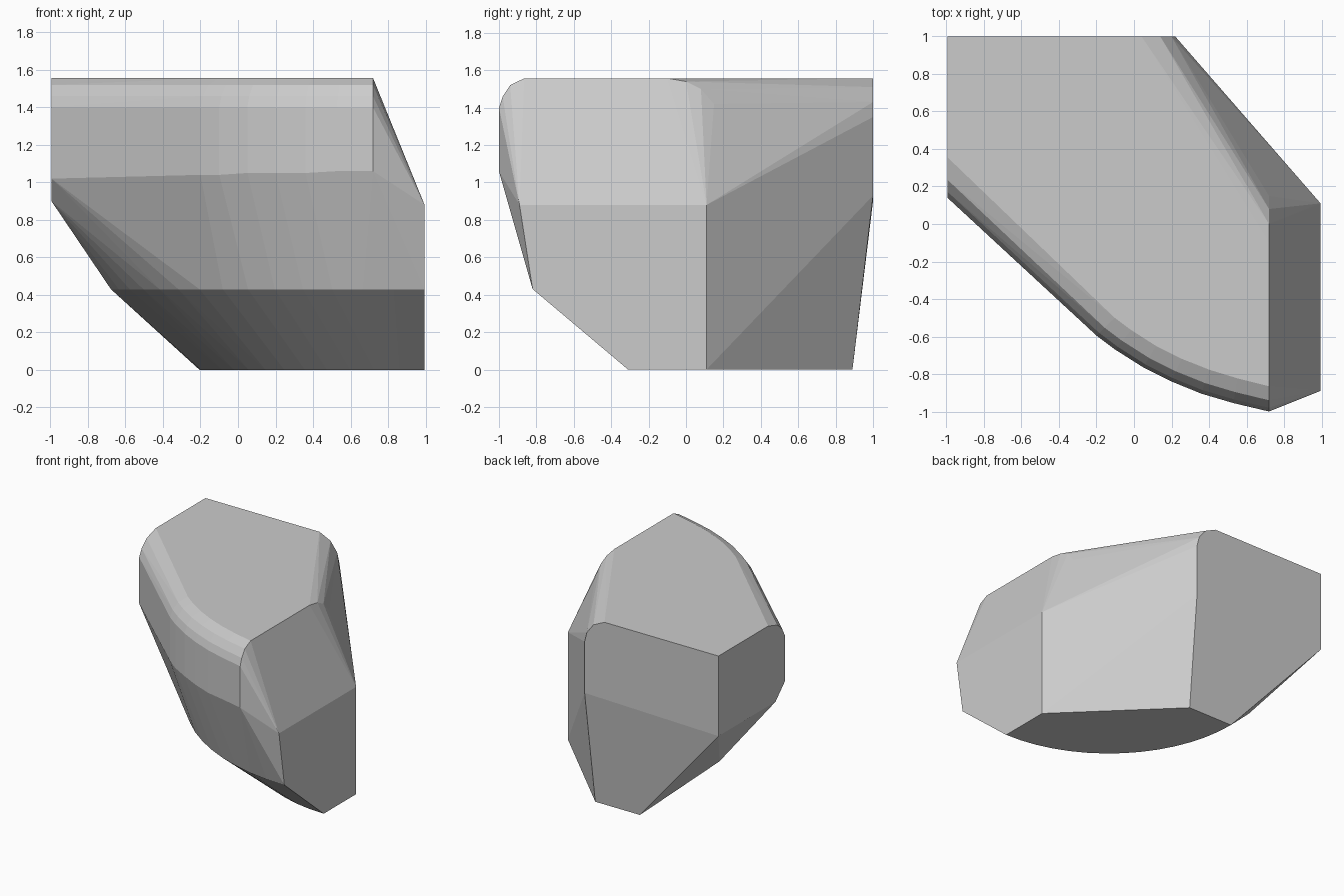
import bpy, bmesh
from math import cos, sin, radians

if "Cube" in bpy.data.objects:
    bpy.data.objects.remove(bpy.data.objects["Cube"])

R, L = 0.995, -0.995     # right and left limits
TOP = 1.557
pts = []


def arc(radius, z, start, steps=14):
    """Rounded front, swept about the back right corner."""
    for i in range(steps + 1):
        a = radians(start + (90 - start) * i / steps)
        pts.append((R - radius * cos(a), 0.89 - radius * sin(a), z))


# base and lower belt
arc(1.20, 0.0, 0)
arc(1.71, 0.43, 12)
pts += [(0.20, 0.89, 0), (R, 0.11, 0)]

# front rim: x, y, inward direction, lower z
rim = [(L, 0.14, 0, 1.6, 1.02), (-0.2, -0.595, 0.72, 0.7, 1.04),
       (-0.1, -0.67, 0.62, 0.78, 1.04), (0.05, -0.765, 0.5, 0.85, 1.05),
       (0.2, -0.84, 0.4, 0.9, 1.05), (0.36, -0.905, 0.3, 0.95, 1.05),
       (0.53, -0.955, 0.15, 0.98, 1.06), (0.72, -1.0, 0, 1.0, 1.06)]
for x, y, dx, dy, low in rim:
    for d, z in ((0, low), (0, 1.40), (0.02, 1.46), (0.06, 1.52), (0.135, TOP)):
        pts.append((x + d * dx, y + d * dy, z))

# left face lower edge
pts += [(L, 0.26, 0.90), (L, 1, 0.90), (L, 1, TOP)]
# right face upper edge
pts += [(R, -0.89, 0.88), (R, 0.11, 0.88)]
# back right shoulder, rounded at the back and at the slanted side
pts += [(0.22, 1, 0.93), (0.22, 1, 1.35), (0.2, 1, 1.43), (0.14, 1, 1.51), (0.04, 1, TOP)]
pts += [(0.72, 0.15, 1.42), (0.72, 0.08, 1.50), (0.72, 0.0, 1.54), (0.72, -0.1, TOP)]

# closed faceted body
bm = bmesh.new()
for p in pts:
    bm.verts.new(p)
res = bmesh.ops.convex_hull(bm, input=bm.verts[:])
bmesh.ops.delete(bm, geom=[v for v in bm.verts if not v.link_faces], context='VERTS')
bmesh.ops.dissolve_limit(bm, angle_limit=radians(0.5), verts=bm.verts[:], edges=bm.edges[:])
bmesh.ops.recalc_face_normals(bm, faces=bm.faces[:])
mesh = bpy.data.meshes.new("faceted_block")
bm.to_mesh(mesh)
bm.free()
block = bpy.data.objects.new("faceted_block", mesh)
bpy.context.collection.objects.link(block)
